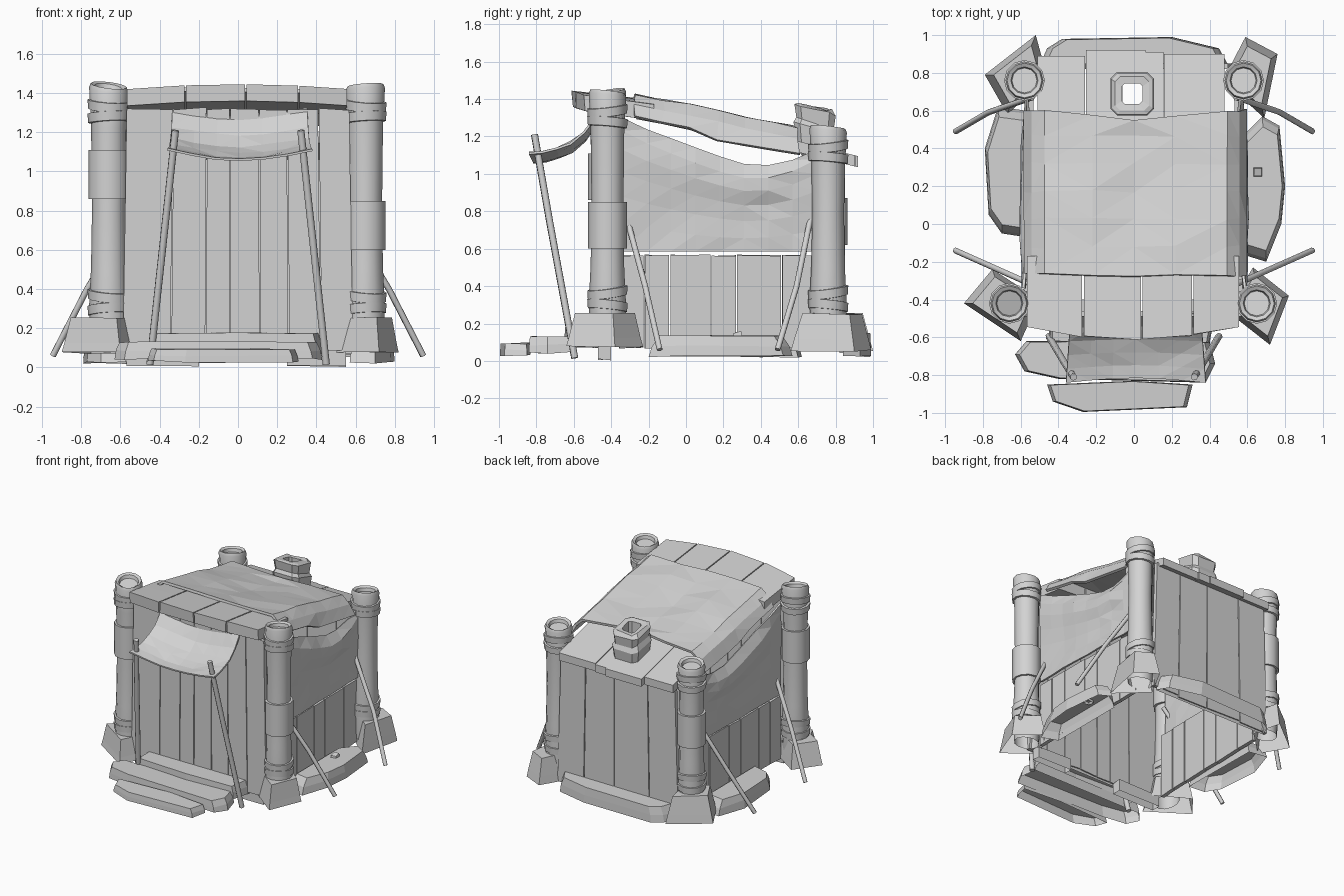
import bpy, bmesh, math, random
from mathutils import Vector

random.seed(4)
if "Cube" in bpy.data.objects:
    bpy.data.objects.remove(bpy.data.objects["Cube"])

grey = bpy.data.materials.new("plain grey")
grey.use_nodes = True
grey.diffuse_color = (0.65, 0.65, 0.65, 1)
grey.node_tree.nodes["Principled BSDF"].inputs["Base Color"].default_value = (0.65, 0.65, 0.65, 1)


def finish(name, bm, smooth=None):
    bmesh.ops.recalc_face_normals(bm, faces=bm.faces)
    me = bpy.data.meshes.new(name)
    bm.to_mesh(me)
    bm.free()
    me.materials.append(grey)
    ob = bpy.data.objects.new(name, me)
    bpy.context.collection.objects.link(ob)
    if smooth:
        for p in me.polygons:
            p.use_smooth = True
        me.set_sharp_from_angle(angle=math.radians(smooth))
    return ob


def loft(bm, rings, first=True, last=True):
    loops = [[bm.verts.new(p) for p in r] for r in rings]
    n = len(loops[0])
    for a, b in zip(loops, loops[1:]):
        for i in range(n):
            bm.faces.new((a[i], a[(i + 1) % n], b[(i + 1) % n], b[i]))
    if first:
        bm.faces.new(loops[0])
    if last:
        bm.faces.new(loops[-1])


def stone(name, outline, z0, z1, taper=0.8, lip=0.5, wobble=0.012):
    """Chunky stone, open underneath: an outline extruded upward and narrowed."""
    cx = sum(p[0] for p in outline) / len(outline)
    cy = sum(p[1] for p in outline) / len(outline)
    rings = []
    for z, s in ((z0, 1), (z0 + (z1 - z0) * lip, 1 - (1 - taper) * 0.3), (z1, taper)):
        rings.append([(cx + (x - cx) * s, cy + (y - cy) * s, z - random.random() * wobble)
                      for x, y in outline])
    bm = bmesh.new()
    loft(bm, rings, first=False)
    return finish(name, bm)


def planks(name, a, b, c, d, cuts, thick, wobble=0.008, gap=0.007):
    """Row of boards between edge a-b and edge d-c, split at the cuts."""
    a, b, c, d = map(Vector, (a, b, c, d))
    n = (b - a).cross(d - a).normalized() * thick
    g = gap / (b - a).length / 2
    up = (d - a).normalized()
    bm = bmesh.new()
    for u0, u1 in zip([0] + cuts, cuts + [1]):
        u0, u1 = u0 + g, u1 - g
        j = [random.uniform(-wobble, wobble) for _ in range(4)]
        quad = [a.lerp(b, u0) + up * j[0], a.lerp(b, u1) + up * j[1],
                d.lerp(c, u1) + up * j[2], d.lerp(c, u0) + up * j[3]]
        loft(bm, [quad, [p + n for p in quad]])
    return finish(name, bm)


def sheet(name, nu, nv, f, thick=0.015):
    bm = bmesh.new()
    g = [[bm.verts.new(f(i / nu, k / nv)) for k in range(nv + 1)] for i in range(nu + 1)]
    for i in range(nu):
        for k in range(nv):
            bm.faces.new((g[i][k], g[i + 1][k], g[i + 1][k + 1], g[i][k + 1]))
    bmesh.ops.triangulate(bm, faces=bm.faces)
    ob = finish(name, bm)
    m = ob.modifiers.new("thickness", "SOLIDIFY")
    m.thickness, m.offset = thick, 0
    return ob


def lathe(bm, x, y, profile, tilt=0.0, sides=12):
    """Rings (radius, z) around a vertical axis; tilt slants each ring."""
    loft(bm, [[(x + r * math.cos(t), y + r * math.sin(t), z + tilt * math.cos(t + 1))
               for t in (math.tau * i / sides for i in range(sides))] for r, z in profile], first=False)


def pole(name, path, r=0.018, sides=7):
    path = [Vector(p) for p in path]
    q = (path[-1] - path[0]).to_track_quat("Z", "Y")
    bm = bmesh.new()
    loft(bm, [[p + q @ Vector((r * math.cos(math.tau * i / sides), r * math.sin(math.tau * i / sides), 0))
               for i in range(sides)] for p in path])
    return finish(name, bm, 60)


def interp(pts, t):
    for (t0, v0), (t1, v1) in zip(pts, pts[1:]):
        if t <= t1:
            return v0 + (v1 - v0) * max(0, (t - t0) / (t1 - t0))
    return pts[-1][1]


# Corner posts with shallow hollow tops, bindings and sleeves
def post(name, x, y, top, sleeve, lean):
    bm = bmesh.new()
    lathe(bm, x, y, [(.09, .09), (.1, .3), (.09, .5), (.085, .8), (.09, top - .2), (.1, top - .02),
                     (.092, top), (.072, top - .01), (.066, top - .035)], lean)
    for z, t in ((.27, .012), (.34, -.016), (top - .19, .01), (top - .13, -.014)):
        lathe(bm, x, y, [(.09, z), (.105, z + .003), (.108, z + .05), (.09, z + .053)], t)
    if sleeve:
        lathe(bm, x, y, [(.08, sleeve), (.104, sleeve), (.104, sleeve + .25), (.08, sleeve + .25)])
    finish(name, bm, 40)


post("front_left_post", .65, -.42, 1.44, .6, .012)
post("front_right_post", -.66, -.42, 1.44, .86, -.02)
post("back_left_post", .58, .76, 1.25, None, .012)
post("back_right_post", -.58, .76, 1.25, .62, .012)

# Foot stones under the posts
stone("front_left_foot", [(.49, -.46), (.72, -.64), (.82, -.38), (.63, -.23)], .08, .26, .78, .3)
stone("front_right_foot", [(-.9, -.42), (-.6, -.62), (-.5, -.4), (-.75, -.24)], .08, .26, .78, .3)
stone("back_left_foot", [(.76, .9), (.59, .99), (.47, .76), (.69, .56)], .06, .26, .74, .3)
stone("back_right_foot", [(-.79, .79), (-.52, 1), (-.46, .78), (-.67, .58)], .06, .26, .74, .3)

# Board walls
planks("front_wall", (-.59, -.46, .09), (.59, -.46, .09), (.57, -.46, 1.32), (-.57, -.46, 1.32),
       [.21, .36, .465, .595, .72, .86], .03, gap=.005)
planks("back_wall", (.53, .82, .05), (-.53, .82, .05), (-.5, .82, 1.07), (.5, .82, 1.07),
       [.22, .47, .76], .03)
for s, side in ((1, "left"), (-1, "right")):
    planks(side + "_low_wall", (s * .58, -.36, .07), (s * .56, .69, .07), (s * .56, .69, .565),
           (s * .58, -.36, .565), [.13, .26, .47, .6, .83], -.03 * s, .004)

    # Hanging side cloth with a sagging upper edge and folds
    def hang(u, v, s=s):
        y = -.34 + 1.04 * u
        top = interp([(-.34, 1.3), (-.27, 1.26), (.07, 1.13), (.29, 1.05), (.5, 1.04), (.7, 1.13)], y)
        sag = math.sin(math.pi * u)
        bulge = [-.03, .02, .025, 0, -.005, 0, 0][round(v * 6)] * sag
        x = .585 - .02 * u + bulge + random.uniform(-.006, .006)
        z = top + (.585 - top) * v ** 1.3
        if 0 < v < 1:
            z -= .03 * sag
        return (s * x, y, max(z, .585))
    sheet(side + "_side_cloth", 8, 6, hang)

    # Bracing poles and awning poles
    for y0, y1, end in ((-.32, -.14, "front"), (.67, .49, "back")):
        pole(f"{side}_{end}_brace", [(s * .54, y0, .78), (s * .77, (y0 + y1) / 2 + .012, .4),
                                     (s * .945, y1, .06)], .016)
    pole(side + "_awning_pole", [(s * .32, -.81, 1.21), (s * .37, -.73, .75), (s * .45, -.595, .015)], .019)

# Arched front roof boards, rising toward the front edge
bm = bmesh.new()
edges = [-.57, -.27, .04, .31, .56]
for x0, x1 in zip(edges, edges[1:]):
    x0, x1 = x0 + .004, x1 - .004
    rings = []
    for t in (0, .5, 1):
        ring = []
        for x, h in ((x0, 0), (x1, 0), (x1, .085), (x0, .085)):
            bow = (x / .57) ** 2
            front = -.61 + .07 * bow + random.uniform(-.006, .006)
            ring.append((x, front + (-.17 - front) * t, 1.36 - .05 * t - .025 * bow + h))
        rings.append(ring)
    loft(bm, rings)
finish("front_roof_boards", bm)


# Back roof boards overhanging the wall, with an opening under the chimney
def back_board(name, x0, x1, y0, y1):
    z = lambda y: 1.2 - (y - .5) * .25
    bm = bmesh.new()
    loft(bm, [[(x0, y, z(y)), (x1, y, z(y)), (x1, y, z(y) - .06), (x0, y, z(y) - .06)] for y in (y0, y1)])
    finish(name, bm)


for i, (x0, x1, y1) in enumerate(((-.51, -.26, .89), (-.255, -.06, .92), (.06, .155, .91), (.16, .48, .9))):
    back_board(f"back_roof_board_{i + 1}", x0, x1, .48, y1)
back_board("chimney_front_board", -.06, .06, .48, .63)
back_board("chimney_back_board", -.06, .06, .75, .92)

# Square stone chimney with an open flue
bm = bmesh.new()
rings = []
for r, z in ((.06, 1.08), (.1, 1.12), (.115, 1.24), (.1, 1.27), (.11, 1.34), (.09, 1.36), (.055, 1.35), (.055, 1.08)):
    rings.append([(-.01 + x * r, .69 + y * r, z - .25 * y * r * (z > 1.1) + random.uniform(-.01, .01))
                  for x, y in ((-1, -.7), (-.7, -1), (.7, -1), (1, -.7), (1, .7), (.7, 1), (-.7, 1), (-1, .7))])
loft(bm, rings, first=False, last=False)
finish("chimney", bm)


# Draped roof cloth whose side edges hang down
def drape(u, v):
    k = round(u * 8)
    x = [-.575, -.535, -.47, -.22, 0, .22, .49, .55, .59][k]
    y = -.27 + .88 * v - .07 * (1 - abs(x) / .6) * (v == 1)
    top = interp([(-.27, 1.415), (0, 1.365), (.35, 1.285), (.6, 1.24)], y)
    low = interp([(-.27, 1.3), (.02, 1.24), (.18, 1.18), (.4, 1.13), (.6, 1.11)], y)
    z = {0: low, 8: low, 1: top - .055, 7: top - .055}.get(k, top - .02 * math.sin(math.pi * v) * (k == 4))
    return (x, y + random.uniform(-.01, .01), z + random.uniform(-.006, .006))


sheet("roof_cloth", 8, 6, drape, .02)


# Sagging awning above the entrance
def awn(u, v):
    x = (-.36 + .74 * u) * (.93 + .07 * v)
    dip = math.sin(math.pi * u)
    z = interp([(0, 1.32), (.2, 1.22), (.4, 1.165), (.7, 1.125), (1, 1.11)], v) - (.035 + .02 * v) * dip
    return (x, -.47 - .37 * v + .025 * dip * v, z + random.uniform(-.005, .005))


sheet("awning", 6, 5, awn, .012)

# Entrance steps
stone("upper_step", [(-.45, -.62), (0, -.65), (.4, -.63), (.43, -.47), (-.45, -.47)], .08, .18, .96)
stone("middle_step", [(-.63, -.69), (-.58, -.78), (-.4, -.82), (.38, -.84), (.43, -.74), (.4, -.62), (-.57, -.62)],
      .05, .135, .95)
stone("lower_step", [(-.46, -.85), (-.43, -.94), (-.27, -.995), (.28, -.97), (.31, -.85), (0, -.83)], .035, .1, .95)

# Foundation stones along the sides and back
stone("left_foundation", [(.57, -.16), (.7, -.2), (.78, .0), (.8, .2), (.77, .52), (.68, .57), (.57, .46)], .03, .14, .85)
stone("right_foundation", [(-.57, -.07), (-.7, -.05), (-.77, .05), (-.79, .4), (-.72, .62), (-.57, .6)], .03, .14, .85)
stone("back_foundation", [(-.5, .84), (-.46, .93), (-.38, .98), (.2, .99), (.45, .93), (.5, .84)], .03, .15, .93)
stone("foundation_pebble", [(.63, .25), (.68, .25), (.68, .3), (.63, .3)], .12, .16, .8)

# Ground sills under the front wall
for name, x0, x1 in (("right_sill", -.57, -.2), ("left_sill", .25, .55)):
    stone(name, [(x0, -.47), (x1, -.47), (x1, -.4), (x0, -.4)], .012, .1, 1)
